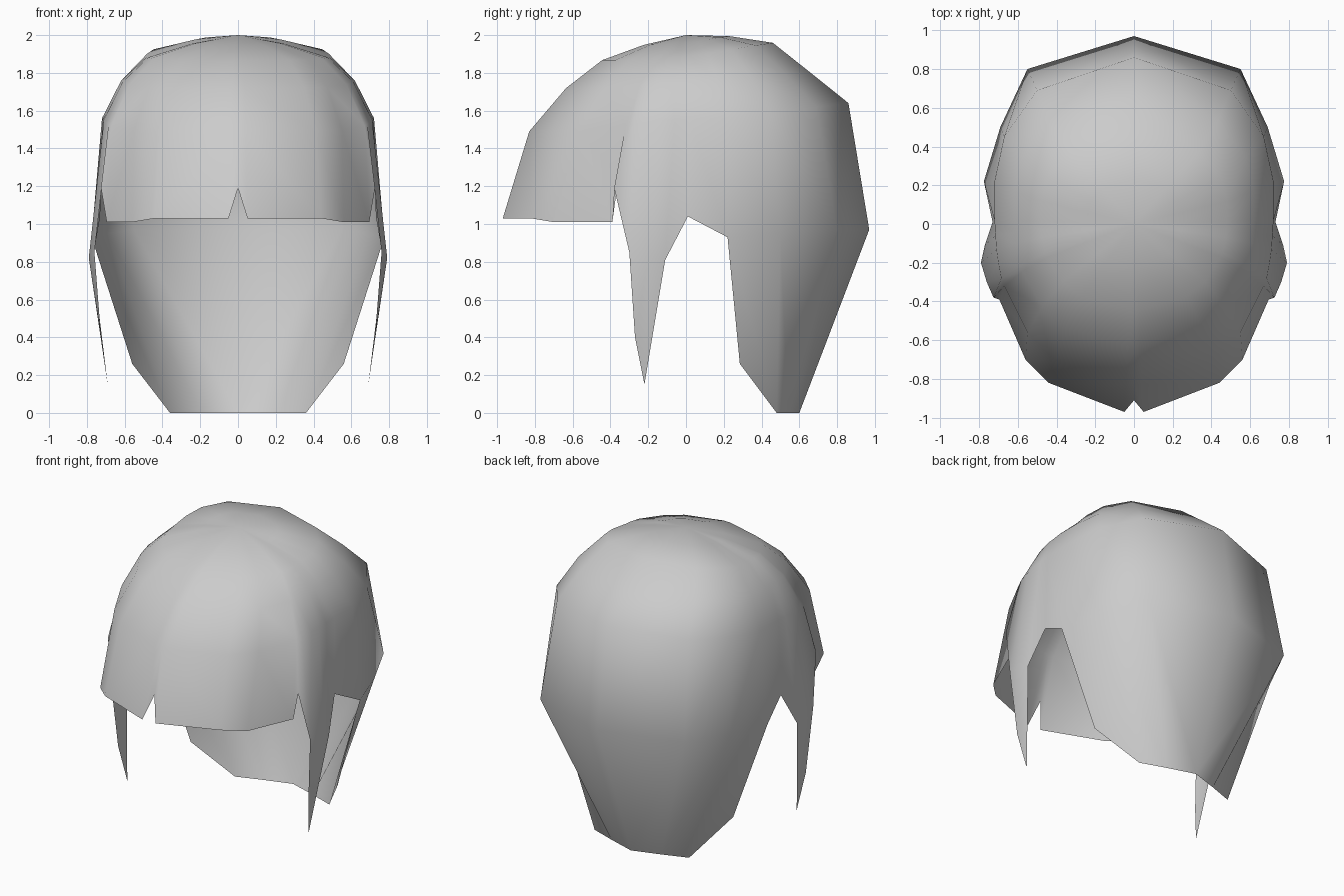
import bpy, bmesh
from mathutils import Vector

cube = bpy.data.objects.get("Cube")
if cube:
    bpy.data.objects.remove(cube, do_unlink=True)

# Ring around the upper head, from front centre to back centre (one half)
BROW = [(0, -.83, 1.49), (.04, -.83, 1.49), (.41, -.70, 1.49), (.55, -.56, 1.50),
        (.67, -.32, 1.52), (.685, -.28, 1.53), (.70, -.20, 1.54), (.71, -.13, 1.55),
        (.715, -.06, 1.55), (.72, .02, 1.56), (.72, .22, 1.56), (.67, .45, 1.59),
        (.50, .69, 1.62), (0, .86, 1.64)]
# Lower ring: fringe with notches, sideburn root, ear arch, widest back
HEM = [(0, -.91, 1.19), (.05, -.97, 1.03), (.44, -.82, 1.03), (.56, -.70, 1.01),
       (.695, -.39, 1.01), (.725, -.38, 1.19), (.76, -.30, .85), (.79, -.20, .82),
       (.77, -.11, .81), (.73, .01, 1.04), (.775, .22, .93), (.69, .50, .95),
       (.55, .80, .97), (0, .97, .97)]
# Nape edge, below the last four hem points
NAPE = [(.56, .285, .26), (.36, .48, 0), (.19, .54, 0), (0, .60, 0)]
CROWN = Vector((0, 0, 2))


def dome_ring(sx, sy, drop, back_ease):
    """Shrink the brow ring towards the crown, flatter at the back."""
    return [(x * sx, y * sy, 2 - (2 - z) * (drop - back_ease * max(0, y)))
            for x, y, z in BROW]


bm = bmesh.new()


def add_ring(points):
    return [bm.verts.new(p) for p in points]


def bridge(a, b):
    for i in range(len(a) - 1):
        bm.faces.new((a[i], b[i], b[i + 1], a[i + 1]))


# Dome
upper = dome_ring(.667, .535, .26, .17)
inner = [(CROWN + Vector(p)) / 2 + Vector((0, 0, .015)) for p in upper]
middle = dome_ring(.86, .765, .55, 0)
rings = [add_ring(r) for r in (inner, upper, middle, BROW, HEM)]
top = bm.verts.new(CROWN)
for i in range(len(BROW) - 1):
    bm.faces.new((top, rings[0][i], rings[0][i + 1]))
for a, b in zip(rings, rings[1:]):
    bridge(a, b)

# Back of the neck
hem = rings[-1]
bridge(hem[10:], add_ring(NAPE))

# Pointed sideburn
edge = bm.verts.new((.725, -.27, .40))
tip = bm.verts.new((.69, -.22, .15))
bm.faces.new((hem[6], edge, hem[7]))
bm.faces.new((edge, tip, hem[7]))
bm.faces.new((hem[7], tip, hem[8]))

for f in bm.faces:
    f.smooth = True
mesh = bpy.data.meshes.new("hair_cap")
bm.to_mesh(mesh)
bm.free()

hair = bpy.data.objects.new("hair_cap", mesh)
bpy.context.collection.objects.link(hair)
mirror = hair.modifiers.new("Mirror", 'MIRROR')
mirror.use_clip = True
mirror.merge_threshold = 0.001

# Plain grey
grey = bpy.data.materials.new("light_grey")
grey.use_nodes = True
colour = (.6, .6, .6, 1)
grey.diffuse_color = colour
grey.node_tree.nodes["Principled BSDF"].inputs["Base Color"].default_value = colour
mesh.materials.append(grey)
